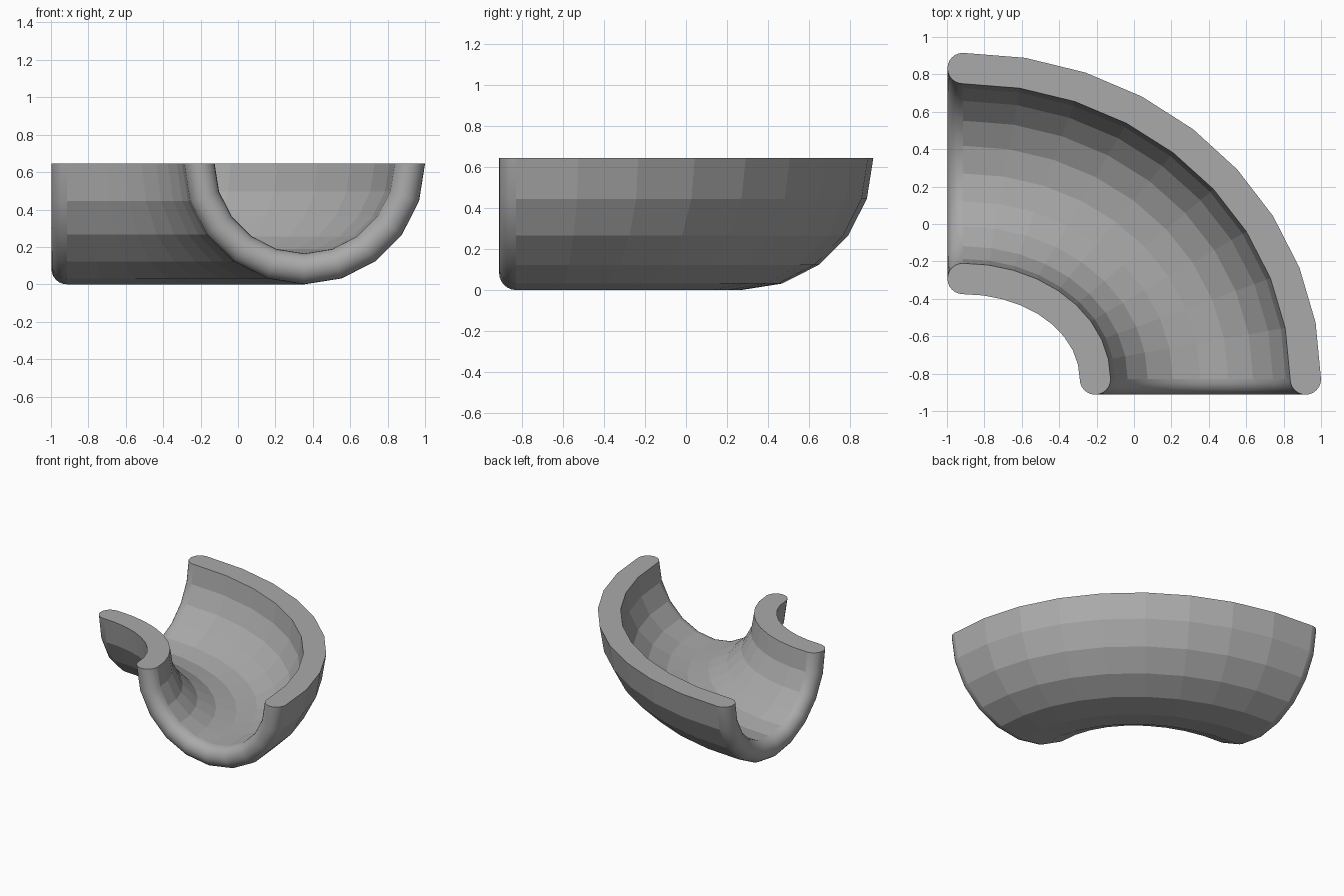
import bpy
import bmesh
from math import sin, cos, pi

cube = bpy.data.objects.get("Cube")
if cube:
    bpy.data.objects.remove(cube, do_unlink=True)

CENTRE = (-0.915, -0.83)     # centre of the bend
BEND = (1.27, 1.10)          # centreline radii of the bend in x and y
OUTER, INNER = 0.645, 0.48   # pipe radii
MID, LIP = (OUTER + INNER) / 2, (OUTER - INNER) / 2
BEND_STEPS, PIPE_STEPS, LIP_STEPS = 9, 10, 12


def bend_point(angle, radius, push, around):
    """Point on the trough: bend angle, pipe radius, push past the end, angle round the pipe."""
    d = radius * cos(around)
    x = CENTRE[0] + (BEND[0] + d) * cos(angle) - push * sin(angle)
    y = CENTRE[1] + (BEND[1] + d) * sin(angle) + push * cos(angle)
    return x, y, OUTER - radius * sin(around)


# Wall outline along the bend: outer side, far lip, inner side, near lip
angles = [pi / 2 * i / BEND_STEPS for i in range(BEND_STEPS + 1)]
turns = [pi * i / LIP_STEPS for i in range(1, LIP_STEPS)]
outline = [(a, OUTER, 0, False) for a in angles]
outline += [(pi / 2, MID + LIP * cos(t), LIP * sin(t), True) for t in turns]
outline += [(a, INNER, 0, False) for a in reversed(angles)]
outline += [(0, MID - LIP * cos(t), -LIP * sin(t), True) for t in turns]
count = len(outline)

# Sweep the outline round half of the pipe
bm = bmesh.new()
rows = [[bm.verts.new(bend_point(a, r, s, pi * j / PIPE_STEPS)) for a, r, s, _ in outline]
        for j in range(PIPE_STEPS + 1)]
for low, high in zip(rows, rows[1:]):
    for i in range(count):
        k = (i + 1) % count
        face = bm.faces.new((low[i], low[k], high[k], high[i]))
        face.smooth = outline[i][3] or outline[k][3]   # only the lips are smooth

# Flat top edges
bm.faces.new(rows[0])
bm.faces.new(rows[-1])
bmesh.ops.recalc_face_normals(bm, faces=bm.faces[:])
for edge in bm.edges:
    edge.smooth = all(f.smooth for f in edge.link_faces)

mesh = bpy.data.meshes.new("curved_half_pipe")
bm.to_mesh(mesh)
bm.free()
trough = bpy.data.objects.new("curved_half_pipe", mesh)
bpy.context.collection.objects.link(trough)

# Plain grey
colour = (0.4, 0.4, 0.4, 1)
grey = bpy.data.materials.new("plain_grey")
grey.use_nodes = True
grey.diffuse_color = colour
grey.node_tree.nodes["Principled BSDF"].inputs["Base Color"].default_value = colour
mesh.materials.append(grey)
